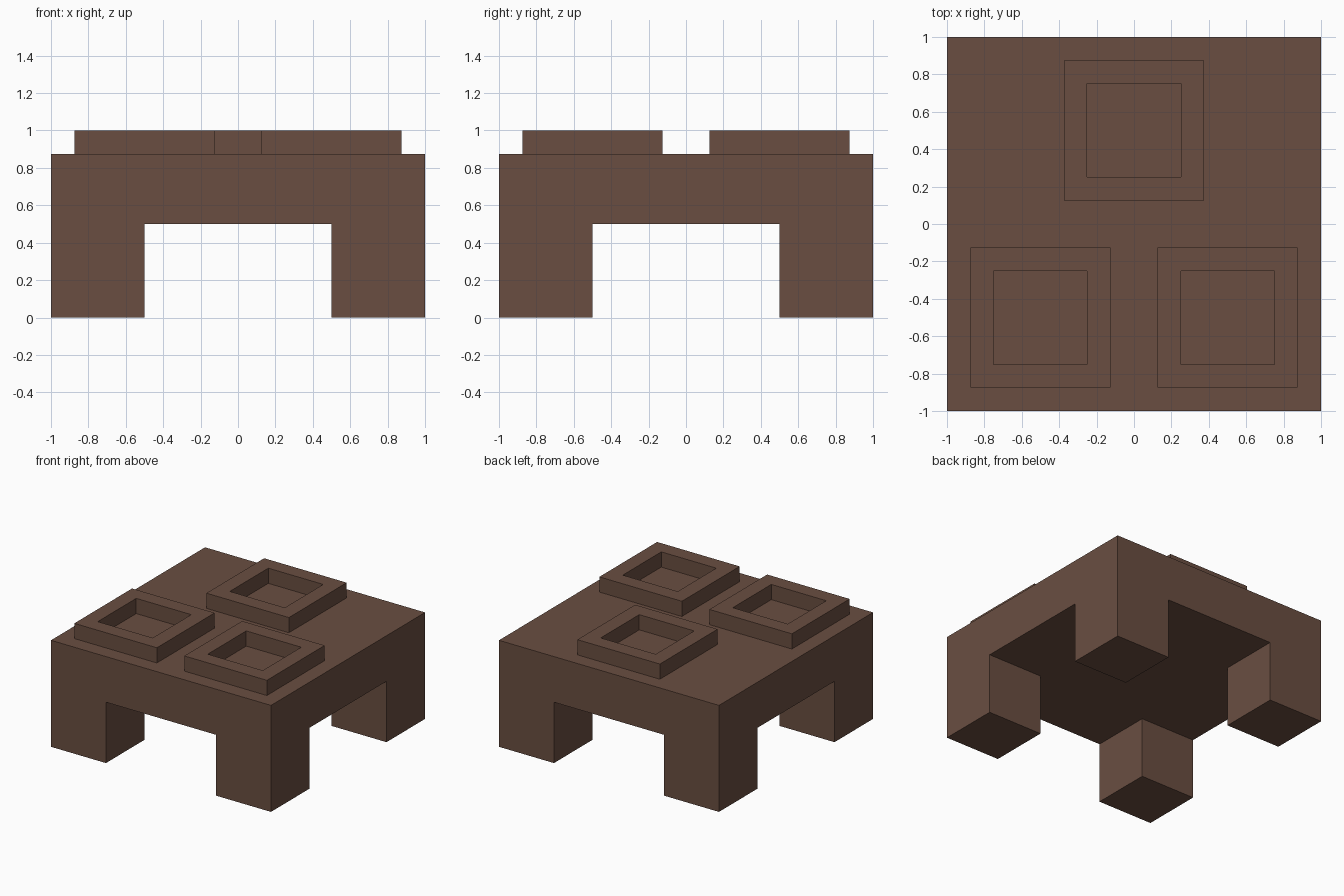
import bpy
import bmesh
from mathutils import Matrix, Vector

cube = bpy.data.objects.get("Cube")
if cube:
    bpy.data.objects.remove(cube, do_unlink=True)

# One brown for every part
COLOUR = (0.144, 0.076, 0.053, 1.0)
brown = bpy.data.materials.new("brown")
brown.use_nodes = True
brown.diffuse_color = COLOUR
bsdf = brown.node_tree.nodes["Principled BSDF"]
bsdf.inputs["Base Color"].default_value = COLOUR


def add_object(name, bm):
    bmesh.ops.recalc_face_normals(bm, faces=bm.faces)
    mesh = bpy.data.meshes.new(name)
    bm.to_mesh(mesh)
    bm.free()
    mesh.materials.append(brown)
    obj = bpy.data.objects.new(name, mesh)
    bpy.context.collection.objects.link(obj)
    return obj


def prism(name, outline, z0, z1):
    """Closed vertical prism over a 2D outline."""
    bm = bmesh.new()
    low = [bm.verts.new((x, y, z0)) for x, y in outline]
    high = [bm.verts.new((x, y, z1)) for x, y in outline]
    bm.faces.new(low[::-1])
    bm.faces.new(high)
    n = len(outline)
    for i in range(n):
        j = (i + 1) % n
        bm.faces.new((low[i], low[j], high[j], high[i]))
    return add_object(name, bm)


def stud(name, x, y):
    """Raised square frame with an open well, standing on the slab."""
    size, wall, z0, height = 0.75, 0.125, 0.875, 0.125
    bm = bmesh.new()
    bmesh.ops.create_cube(bm, size=1.0, matrix=Matrix.LocRotScale(
        Vector((x, y, z0 + height / 2)), None, Vector((size, size, height))))
    bm.normal_update()
    top = next(f for f in bm.faces if f.normal.z > 0.9)
    bottom = next(f for f in bm.faces if f.normal.z < -0.9)
    # Rim, then the well's inner walls
    bmesh.ops.inset_region(bm, faces=[top], thickness=wall, use_even_offset=True)
    bmesh.ops.inset_region(bm, faces=[top], thickness=0.0)
    for v in top.verts:
        v.co.z = z0
    # The slab itself closes the well floor and the underside
    bmesh.ops.delete(bm, geom=[top, bottom], context='FACES')
    return add_object(name, bm)


# Slab and four legs: a block with a cross-shaped passage cut from below
body = prism("slab_and_legs", [(-1, -1), (1, -1), (1, 1), (-1, 1)], 0.0, 0.875)
a, b = 0.5, 1.5
cross = [(-a, -b), (a, -b), (a, -a), (b, -a), (b, a), (a, a),
         (a, b), (-a, b), (-a, a), (-b, a), (-b, -a), (-a, -a)]
cutter = prism("passage_cutter", cross, -0.5, 0.5)
cutter.hide_render = True
cutter.hide_set(True)
cutter.display_type = 'WIRE'
cut = body.modifiers.new("passage", 'BOOLEAN')
cut.operation = 'DIFFERENCE'
cut.solver = 'EXACT'
cut.object = cutter

# Three hollow studs: two in front, one centred at the back
for name, x, y in (("front_right_stud", -0.5, -0.5),
                   ("front_left_stud", 0.5, -0.5),
                   ("back_stud", 0.0, 0.5)):
    stud(name, x, y)
